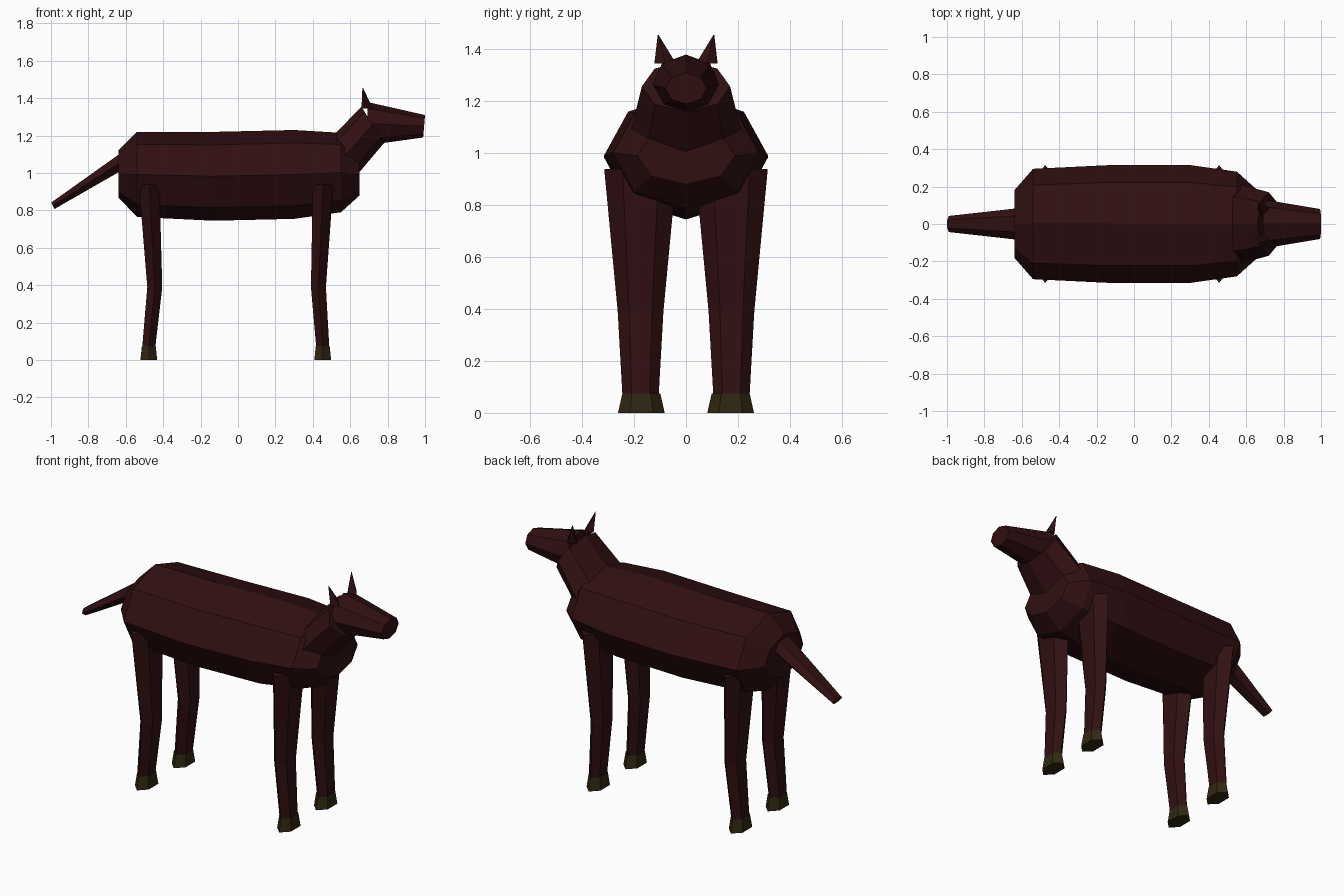
import bpy, bmesh, math
from mathutils import Vector

if "Cube" in bpy.data.objects:
    bpy.data.objects.remove(bpy.data.objects["Cube"])


def material(name, rgb):
    m = bpy.data.materials.new(name)
    m.diffuse_color = (*rgb, 1)
    m.use_nodes = True
    m.node_tree.nodes["Principled BSDF"].inputs["Base Color"].default_value = m.diffuse_color
    return m


COAT = material("dark coat", (0.030, 0.0050, 0.0058))
HOOF = material("olive hoof", (0.030, 0.020, 0.006))


def loft(name, rings, sides, mat):
    """Skin rings of (centre, half axis u, half axis v), capped at both ends."""
    bm = bmesh.new()
    loops = []
    for c, u, v in rings:
        c, u, v = Vector(c), Vector(u), Vector(v)
        angles = [2 * math.pi * i / sides for i in range(sides)]
        loops.append([bm.verts.new(c + u * math.cos(a) + v * math.sin(a)) for a in angles])
    for a, b in zip(loops, loops[1:]):
        for i in range(sides):
            j = (i + 1) % sides
            bm.faces.new((a[i], a[j], b[j], b[i]))
    bm.faces.new(loops[0])
    bm.faces.new(loops[-1])
    bmesh.ops.recalc_face_normals(bm, faces=bm.faces)
    me = bpy.data.meshes.new(name)
    bm.to_mesh(me)
    bm.free()
    me.materials.append(mat)
    ob = bpy.data.objects.new(name, me)
    bpy.context.collection.objects.link(ob)
    return ob


def span(top, bottom, half_y):
    """Ring in the xz plane between two points, with a sideways half width."""
    t, b = Vector((top[0], 0, top[1])), Vector((bottom[0], 0, bottom[1]))
    return ((t + b) / 2, (0, half_y, 0), (t - b) / 2)


# Barrel body: x, top, bottom, half width
body = [(-0.64, 1.12, 0.87, 0.18), (-0.54, 1.22, 0.765, 0.295),
        (-0.13, 1.22, 0.745, 0.315), (0.30, 1.23, 0.755, 0.315),
        (0.55, 1.215, 0.79, 0.28), (0.65, 1.10, 0.88, 0.19)]
loft("body", [span((x, t), (x, b), w) for x, t, b, w in body], 8, COAT)

# Neck, head and tail
loft("neck", [span((0.50, 1.19), (0.645, 1.00), 0.21),
              span((0.66, 1.355), (0.78, 1.16), 0.17)], 8, COAT)
loft("head", [span((0.69, 1.38), (0.70, 1.15), 0.13),
              span((1.0, 1.31), (0.99, 1.19), 0.08)], 8, COAT)
loft("tail", [span((-0.64, 1.105), (-0.59, 1.025), 0.085),
              span((-1.0, 0.845), (-0.98, 0.805), 0.043)], 6, COAT)

# Legs, hooves and ears on each side
for side, s in (("left", 1), ("right", -1)):
    for end, xs in (("front", (0.455, 0.43, 0.453)), ("back", (-0.475, -0.445, -0.477))):
        sizes = ((0.94, 0.055, 0.14), (0.39, 0.040, 0.088), (0.07, 0.035, 0.07))
        loft(f"{end}_{side}_leg",
             [((x, s * 0.175, z), (0, hy, 0), (hx * 1.155, 0, 0))
              for x, (z, hx, hy) in zip(xs, sizes)], 6, COAT)
        loft(f"{end}_{side}_hoof",
             [((xs[2], s * 0.172, z), (0, hy, 0), (hx * 1.155, 0, 0))
              for z, hx, hy in ((0.075, 0.037, 0.073), (0, 0.045, 0.09))], 6, HOOF)
    loft(f"{side}_ear",
         [((0.69, s * 0.08, 1.345), (0, 0.042, 0), (0.03, 0, 0)),
          ((0.667, s * 0.107, 1.455), (0, 0.002, 0), (0.002, 0, 0))], 4, COAT)
